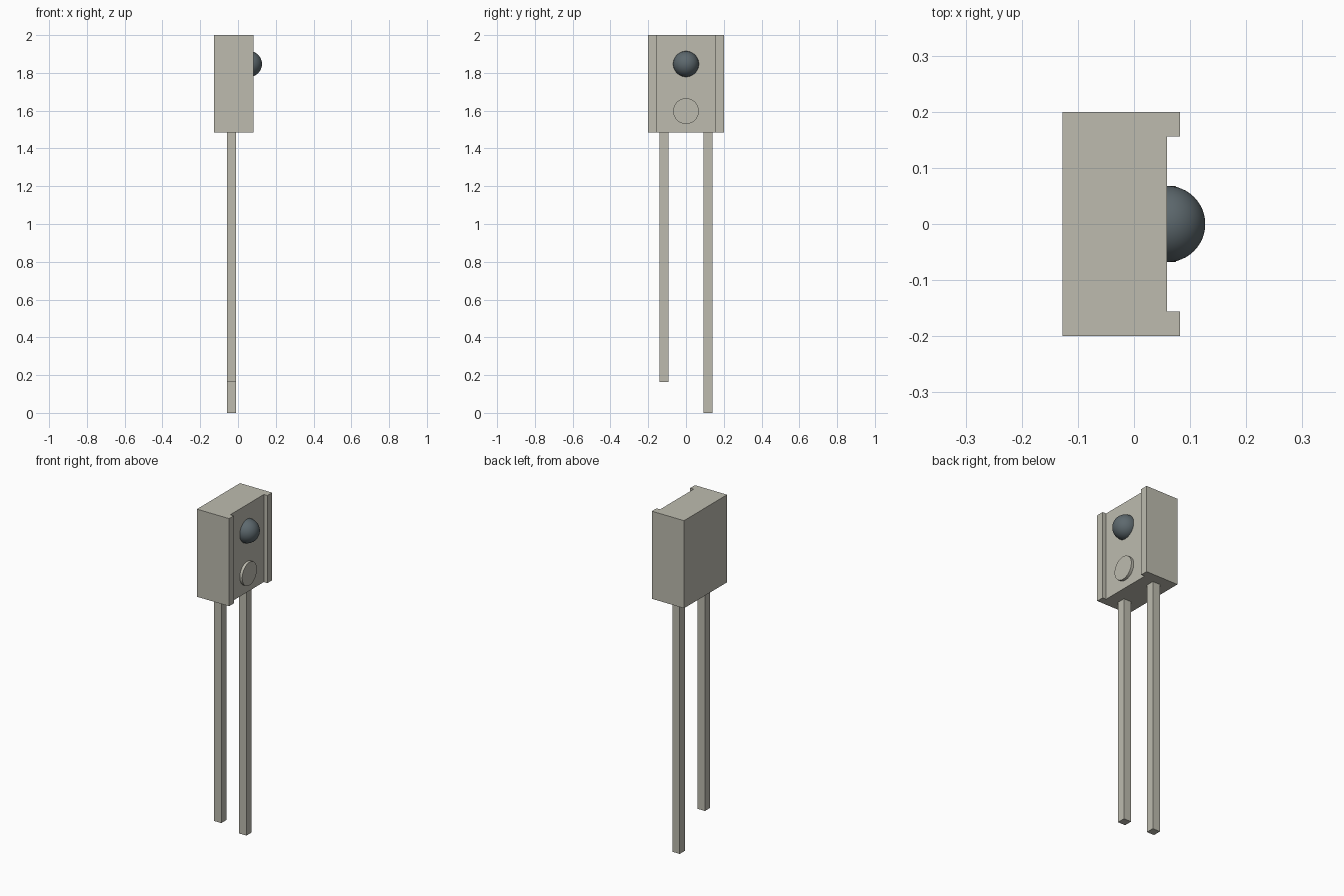
import bpy, bmesh
from math import radians
from mathutils import Matrix, Vector

if "Cube" in bpy.data.objects:
    bpy.data.objects.remove(bpy.data.objects["Cube"])


def material(name, rgb):
    mat = bpy.data.materials.new(name)
    mat.use_nodes = True
    mat.diffuse_color = (*rgb, 1)
    mat.node_tree.nodes["Principled BSDF"].inputs["Base Color"].default_value = (*rgb, 1)
    return mat


stone = material("warm grey", (0.51, 0.5, 0.43))
slate = material("dark slate", (0.11, 0.14, 0.155))


def finish(name, bm, mat, smooth=False):
    bmesh.ops.recalc_face_normals(bm, faces=bm.faces)
    mesh = bpy.data.meshes.new(name)
    bm.to_mesh(mesh)
    bm.free()
    mesh.materials.append(mat)
    obj = bpy.data.objects.new(name, mesh)
    bpy.context.collection.objects.link(obj)
    if smooth:
        bpy.ops.object.select_all(action="DESELECT")
        obj.select_set(True)
        bpy.context.view_layer.objects.active = obj
        bpy.ops.object.shade_smooth_by_angle(angle=radians(30))
    return obj


def prism(name, outline, bottom, top, mat):
    bm = bmesh.new()
    face = bm.faces.new([bm.verts.new((x, y, bottom)) for x, y in outline])
    new = bmesh.ops.extrude_face_region(bm, geom=[face])["geom"]
    verts = [v for v in new if isinstance(v, bmesh.types.BMVert)]
    bmesh.ops.translate(bm, verts=verts, vec=(0, 0, top - bottom))
    return finish(name, bm, mat)


# Housing: block with a raised rail along each side of its face
back, face_x, rail_x = -0.127, 0.059, 0.082
half = [(back, 0.2), (rail_x, 0.2), (rail_x, 0.156), (face_x, 0.156)]
outline = half + [(x, -y) for x, y in reversed(half)]
prism("housing", outline, 1.485, 2.0, stone)

# Square leads of unequal length
for name, y, bottom in (("short_lead", -0.117, 0.163), ("long_lead", 0.117, 0.0)):
    r = 0.024
    square = [(-0.034 + a * r, y + b * r) for a, b in ((-1, -1), (1, -1), (1, 1), (-1, 1))]
    prism(name, square, bottom, 1.485, stone)

# Domed lens: hemisphere seated on the recessed face
bm = bmesh.new()
bmesh.ops.create_uvsphere(bm, u_segments=48, v_segments=24, radius=0.068,
                          matrix=Matrix.Rotation(radians(90), 4, "Y"))
bmesh.ops.bisect_plane(bm, geom=bm.verts[:] + bm.edges[:] + bm.faces[:],
                       plane_co=(0, 0, 0), plane_no=(1, 0, 0), clear_inner=True)
bmesh.ops.translate(bm, verts=bm.verts, vec=(face_x, 0, 1.847))
finish("lens", bm, slate, True)

# Round raised button below the lens
bm = bmesh.new()
depth = 0.016
bmesh.ops.create_cone(bm, cap_ends=True, segments=48, radius1=0.068, radius2=0.068, depth=depth,
                      matrix=Matrix.Translation(Vector((face_x + depth / 2, 0, 1.598)))
                      @ Matrix.Rotation(radians(90), 4, "Y"))
finish("button", bm, stone, True)
